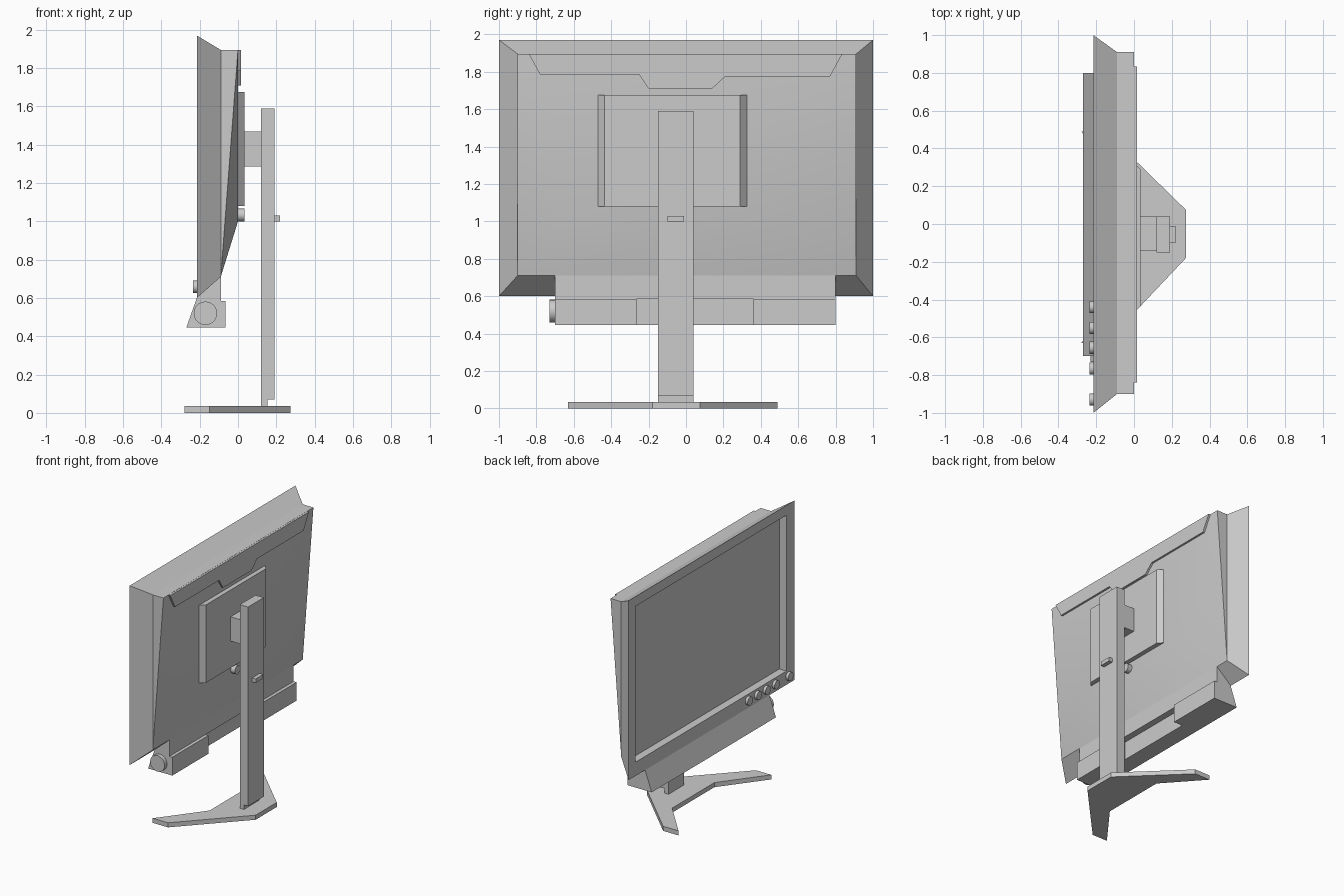
import bpy, bmesh, math
from mathutils import Matrix, Vector

cube = bpy.data.objects.get("Cube")
if cube:
    bpy.data.objects.remove(cube, do_unlink=True)

grey = bpy.data.materials.new("plain_grey")
grey.use_nodes = True
colour = (0.6, 0.6, 0.6, 1)
grey.diffuse_color = colour
grey.node_tree.nodes["Principled BSDF"].inputs["Base Color"].default_value = colour


def finish(name, bm, smooth=False):
    bmesh.ops.recalc_face_normals(bm, faces=bm.faces)
    mesh = bpy.data.meshes.new(name)
    bm.to_mesh(mesh)
    bm.free()
    mesh.materials.append(grey)
    ob = bpy.data.objects.new(name, mesh)
    bpy.context.collection.objects.link(ob)
    if smooth:
        bpy.ops.object.select_all(action="DESELECT")
        ob.select_set(True)
        bpy.context.view_layer.objects.active = ob
        bpy.ops.object.shade_smooth_by_angle(angle=math.radians(30))
    return ob


def prism(name, profile, axis, lo, hi):
    """Extrude a 2D profile along an axis (0 = x, 1 = y, 2 = z)."""
    bm = bmesh.new()

    def place(p, t):
        co = list(p)
        co.insert(axis, t)
        return bm.verts.new(co)

    face = bm.faces.new([place(p, lo) for p in profile])
    ext = bmesh.ops.extrude_face_region(bm, geom=[face])["geom"]
    offset = Vector((0, 0, 0))
    offset[axis] = hi - lo
    bmesh.ops.translate(bm, vec=offset,
                        verts=[v for v in ext if isinstance(v, bmesh.types.BMVert)])
    return finish(name, bm)


def box(name, x, y, z):
    return prism(name, [(x[0], y[0]), (x[1], y[0]), (x[1], y[1]), (x[0], y[1])], 2, *z)


def knob(name, centre, radius, depth, axis):
    bm = bmesh.new()
    bmesh.ops.create_cone(bm, cap_ends=True, segments=32, radius1=radius,
                          radius2=radius, depth=depth)
    turn = Matrix.Rotation(math.pi / 2, 4, "Y" if axis == 0 else "X")
    bmesh.ops.transform(bm, matrix=Matrix.Translation(centre) @ turn, verts=bm.verts)
    return finish(name, bm, smooth=True)


# Display housing: recessed screen, bezel, flared rim and bulging back
bm = bmesh.new()


def ring(x, y0, y1, z0, z1):
    return [bm.verts.new((x, y, z)) for y, z in ((y0, z0), (y1, z0), (y1, z1), (y0, z1))]


screen = ring(-0.155, -0.905, 0.915, 0.705, 1.895)
lip = ring(-0.215, -0.905, 0.915, 0.705, 1.895)
outer = ring(-0.215, -1, 1, 0.6, 1.97)
rim = ring(-0.09, -0.9, 0.91, 0.71, 1.895)
back = ring(0, -0.9, 0.91, 1.0, 1.895)
back[0].co.y, back[1].co.y = -0.66, 0.6
bm.faces.new(screen)
bm.faces.new(back)
for a, b in ((screen, lip), (lip, outer), (outer, rim)):
    for i in range(4):
        j = (i + 1) % 4
        bm.faces.new((a[i], a[j], b[j], b[i]))
bm.faces.new((rim[0], rim[1], back[1], back[0]))
bm.faces.new((rim[2], rim[3], back[3], back[2]))
for low, top in ((0, 3), (1, 2)):
    bm.faces.new((rim[low], rim[top], back[top]))
    bm.faces.new((rim[low], back[top], back[low]))
finish("display_housing", bm, smooth=True)

# Raised cover along the top of the back
prism("top_back_cover", [(-0.84, 1.894), (-0.78, 1.785), (-0.25, 1.785), (-0.2, 1.71),
                         (0.14, 1.71), (0.21, 1.775), (0.77, 1.775), (0.835, 1.894)],
      0, -0.01, 0.015)

# Mounting plate with chamfered sides, and the arm to the stand
prism("mounting_plate", [(-0.005, -0.475), (0.035, -0.435), (0.035, 0.29), (-0.005, 0.33)],
      2, 1.08, 1.675)
box("mounting_arm", (0.03, 0.125), (-0.14, 0.04), (1.285, 1.47))
knob("back_knob", (0.01, -0.055, 1.033), 0.033, 0.05, 0)

# Stand column with its release catch
prism("stand_column", [(0.12, 0.03), (0.155, 0.03), (0.155, 0.07), (0.19, 0.07),
                       (0.19, 1.59), (0.12, 1.59)], 1, -0.15, 0.04)
box("stand_catch", (0.185, 0.22), (-0.1, -0.01), (1.0, 1.03))

# Two-legged base
prism("stand_base", [(0.275, 0.075), (-0.15, 0.49), (-0.28, 0.49), (-0.03, 0.21),
                     (-0.03, -0.3), (-0.28, -0.63), (-0.15, -0.63), (0.275, -0.18)],
      2, 0, 0.035)

# Speaker bar below the display, with two rear blocks and an end dial
prism("speaker_bar", [(-0.215, 0.6), (-0.27, 0.445), (-0.14, 0.445), (-0.14, 0.585),
                      (-0.09, 0.585), (-0.09, 0.71)], 1, -0.7, 0.8)
for side, span in (("right", (-0.7, -0.265)), ("left", (0.36, 0.8))):
    box("speaker_block_" + side, (-0.14, -0.065), span, (0.445, 0.585))
knob("speaker_dial", (-0.17, -0.715, 0.52), 0.061, 0.03, 1)

# Control buttons on the lower bezel
for i, y in enumerate((-0.44, -0.55, -0.655, -0.765, -0.93)):
    knob(f"bezel_button_{i + 1}", (-0.22, y, 0.658), 0.032, 0.03, 0)
